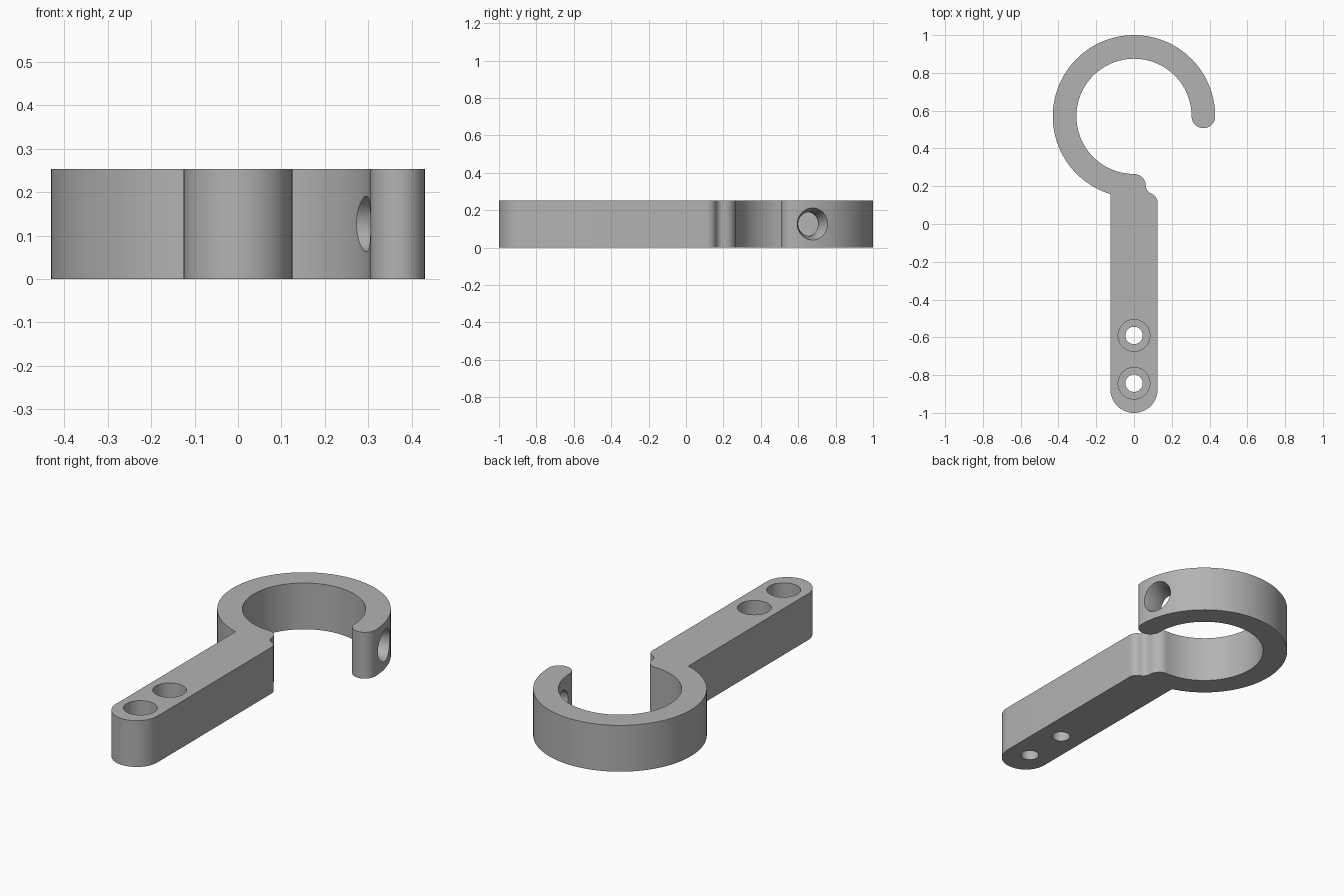
import bpy, bmesh
from math import sin, cos, radians, pi
from mathutils import Matrix, Vector

cube = bpy.data.objects.get("Cube")
if cube:
    bpy.data.objects.remove(cube, do_unlink=True)

HEIGHT = 0.253
RING_Y, R_OUT, R_IN = 0.57, 0.43, 0.305
CAP = (R_OUT - R_IN) / 2
NECK_Y = RING_Y - R_IN - CAP
HALF_W = 0.125

grey = bpy.data.materials.new("plain grey")
grey.use_nodes = True
colour = (0.45, 0.45, 0.45, 1)
grey.diffuse_color = colour
grey.node_tree.nodes["Principled BSDF"].inputs["Base Color"].default_value = colour


def arc(cx, cy, r, a0, a1, n):
    angles = [radians(a0 + (a1 - a0) * i / n) for i in range(n + 1)]
    return [(cx + r * cos(a), cy + r * sin(a)) for a in angles]


def make_object(name, bm):
    bmesh.ops.recalc_face_normals(bm, faces=bm.faces)
    mesh = bpy.data.meshes.new(name)
    bm.to_mesh(mesh)
    bm.free()
    mesh.materials.append(grey)
    obj = bpy.data.objects.new(name, mesh)
    bpy.context.collection.objects.link(obj)
    return obj


def drill(target, profile, matrix):
    """Cut a turned profile of (radius, height) pairs out of the target."""
    bm = bmesh.new()
    n = 48
    rings = [[bm.verts.new((r * cos(2 * pi * i / n), r * sin(2 * pi * i / n), h))
              for i in range(n)] for r, h in profile]
    for low, high in zip(rings, rings[1:]):
        for i in range(n):
            j = (i + 1) % n
            bm.faces.new((low[i], low[j], high[j], high[i]))
    bm.faces.new(rings[0][::-1])
    bm.faces.new(rings[-1])
    bm.transform(matrix)
    cutter = make_object("hole_cutter", bm)
    cutter.hide_render = True
    mod = target.modifiers.new("hole", 'BOOLEAN')
    mod.operation = 'DIFFERENCE'
    mod.solver = 'EXACT'
    mod.object = cutter
    bpy.context.view_layer.objects.active = target
    bpy.ops.object.modifier_apply(modifier=mod.name)
    bpy.data.objects.remove(cutter, do_unlink=True)


# Outline: rounded handle, stepped neck, inner ring, rounded tip, outer ring
outline = arc(0, -1 + HALF_W, HALF_W, 180, 360, 32)
outline += arc(0.075, 0.113, 0.05, 0, 70, 10)
outline += arc(0.1075, NECK_Y, 0.045, 250, 180, 10)
outline += arc(0, NECK_Y, CAP, 0, 90, 12)[1:]
outline += arc(0, RING_Y, R_IN, 270, 0, 72)[1:]
outline += arc(R_IN + CAP, RING_Y, CAP, 180, 360, 24)[1:]
outline += arc(0, RING_Y, R_OUT, 0, 253.1, 80)[1:]

bm = bmesh.new()
base = bm.faces.new([bm.verts.new((x, y, 0)) for x, y in outline])
top = bmesh.ops.extrude_face_region(bm, geom=[base])["geom"]
bmesh.ops.translate(bm, vec=(0, 0, HEIGHT),
                    verts=[v for v in top if isinstance(v, bmesh.types.BMVert)])
hook = make_object("hook_with_handle", bm)

# Counterbored screw holes through the handle
for y in (-0.59, -0.843):
    drill(hook, [(0.046, -0.1), (0.046, 0.065), (0.084, 0.065), (0.084, 0.35)],
          Matrix.Translation((0, y, 0)))

# Tapered radial hole near the tip
direction = Vector((cos(radians(14.5)), sin(radians(14.5)), 0))
turn = direction.to_track_quat('Z', 'Y').to_matrix().to_4x4()
drill(hook, [(0.064, 0.2), (0.064, 0.365), (0.086, R_OUT), (0.086, 0.55)],
      Matrix.Translation((0, RING_Y, HEIGHT / 2)) @ turn)

# Smooth curved walls with sharp rims
bpy.ops.object.select_all(action='DESELECT')
hook.select_set(True)
bpy.context.view_layer.objects.active = hook
bpy.ops.object.shade_smooth_by_angle(angle=radians(30))
